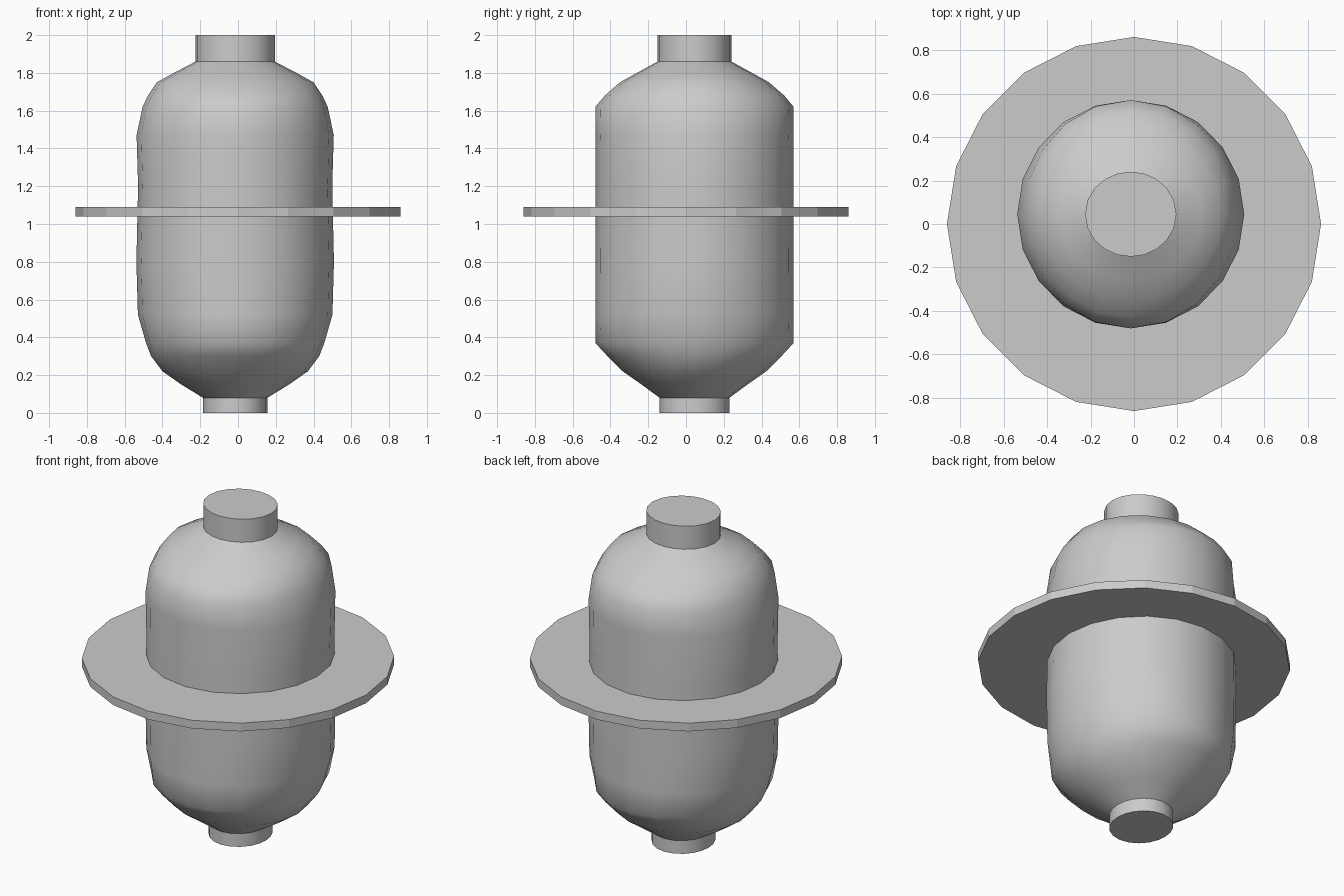
import bpy, bmesh
from math import sin, cos, pi, radians

if "Cube" in bpy.data.objects:
    bpy.data.objects.remove(bpy.data.objects["Cube"])

SIDES = 20


def lathe(name, rows, centre):
    """Closed stack of rings; each row is (z, radius along x, radius along y)."""
    bm = bmesh.new()
    rings = []
    for z, rx, ry in rows:
        ring = []
        for i in range(SIDES):
            a = 2 * pi * i / SIDES
            r = rx * cos(a) ** 2 + ry * sin(a) ** 2
            ring.append(bm.verts.new((centre[0] + r * cos(a), centre[1] + r * sin(a), z)))
        rings.append(ring)
    for low, high in zip(rings, rings[1:]):
        for i in range(SIDES):
            j = (i + 1) % SIDES
            bm.faces.new((low[i], low[j], high[j], high[i]))
    bm.faces.new(rings[0][::-1])
    bm.faces.new(rings[-1])
    mesh = bpy.data.meshes.new(name)
    bm.to_mesh(mesh)
    bm.free()
    obj = bpy.data.objects.new(name, mesh)
    bpy.context.collection.objects.link(obj)
    return obj


# Domed tank with a short neck at each end, slightly off centre
tank = lathe("tank_body", [
    (0.00, 0.170, 0.185), (0.08, 0.170, 0.185), (0.15, 0.285, 0.280),
    (0.22, 0.385, 0.380), (0.30, 0.445, 0.460), (0.37, 0.472, 0.525),
    (0.52, 0.515, 0.525), (0.80, 0.523, 0.525), (1.20, 0.514, 0.525),
    (1.47, 0.522, 0.525), (1.62, 0.490, 0.525), (1.68, 0.462, 0.475),
    (1.75, 0.415, 0.395), (1.80, 0.325, 0.305), (1.86, 0.210, 0.195),
    (2.00, 0.210, 0.195)], (-0.015, 0.045))
bpy.context.view_layer.objects.active = tank
tank.select_set(True)
bpy.ops.object.shade_smooth_by_angle(angle=radians(50))

# Flat mounting flange around the middle
lathe("flange", [(1.04, 0.86, 0.86), (1.09, 0.86, 0.86)], (0, 0))
